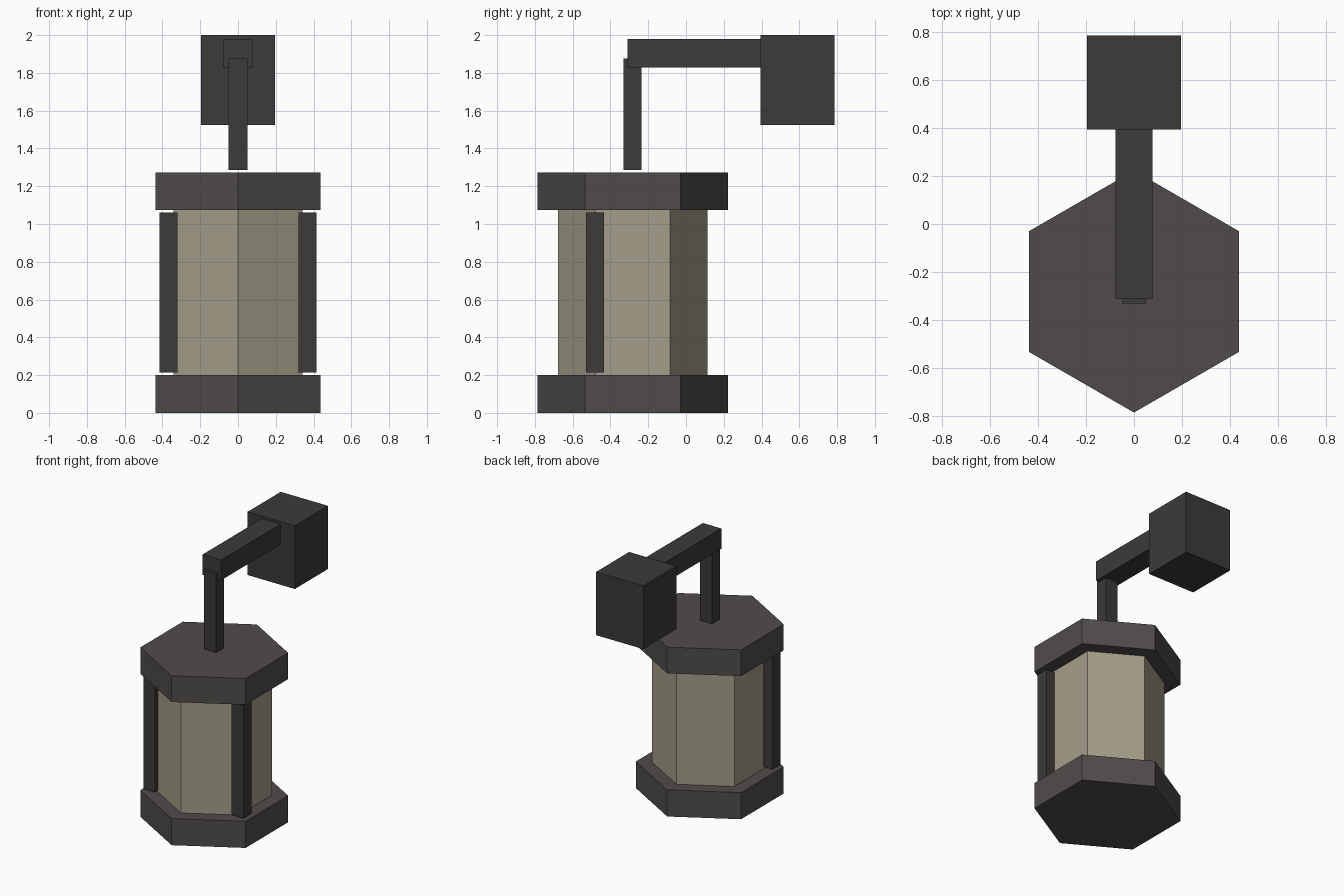
import bpy, math

if "Cube" in bpy.data.objects:
    bpy.data.objects.remove(bpy.data.objects["Cube"])

def material(name, rgb):
    m = bpy.data.materials.new(name)
    m.diffuse_color = (*rgb, 1)
    m.use_nodes = True
    m.node_tree.nodes["Principled BSDF"].inputs["Base Color"].default_value = m.diffuse_color
    return m

IRON = material("dark_iron", (0.045, 0.043, 0.040))
CAP = material("cap_iron", (0.080, 0.071, 0.070))
GLASS = material("frosted_glass", (0.37, 0.34, 0.25))

CY = -0.282  # lantern axis

def finish(name, mat):
    ob = bpy.context.object
    ob.name = name
    ob.data.materials.append(mat)
    bpy.ops.object.transform_apply(location=False, rotation=True, scale=True)
    return ob

def hexagon(name, radius, z0, z1, mat):
    # six-sided prism with a corner pointing to the front
    bpy.ops.mesh.primitive_cylinder_add(vertices=6, radius=radius, depth=z1 - z0,
                                        location=(0, CY, (z0 + z1) / 2))
    return finish(name, mat)

def box(name, x, y, z, mat=IRON):
    bpy.ops.mesh.primitive_cube_add(size=1, location=[sum(r) / 2 for r in (x, y, z)])
    bpy.context.object.scale = [r[1] - r[0] for r in (x, y, z)]
    return finish(name, mat)

# Lantern body
hexagon("base_cap", 0.505, 0.0, 0.2, CAP)
hexagon("glass_body", 0.395, 0.2, 1.075, GLASS)
hexagon("top_cap", 0.505, 1.075, 1.272, CAP)

# Side posts on the two front side corners
for side, s in (("left", -1), ("right", 1)):
    box(f"{side}_post", sorted((s * 0.319, s * 0.415)), (-0.53, -0.434), (0.214, 1.06))

# Hanger, arm and wall block
box("hanger", (-0.05, 0.05), (-0.331, -0.236), (1.285, 1.877))
box("arm", (-0.077, 0.077), (-0.31, 0.395), (1.828, 1.98))
box("wall_block", (-0.196, 0.196), (0.395, 0.787), (1.525, 2.0))
